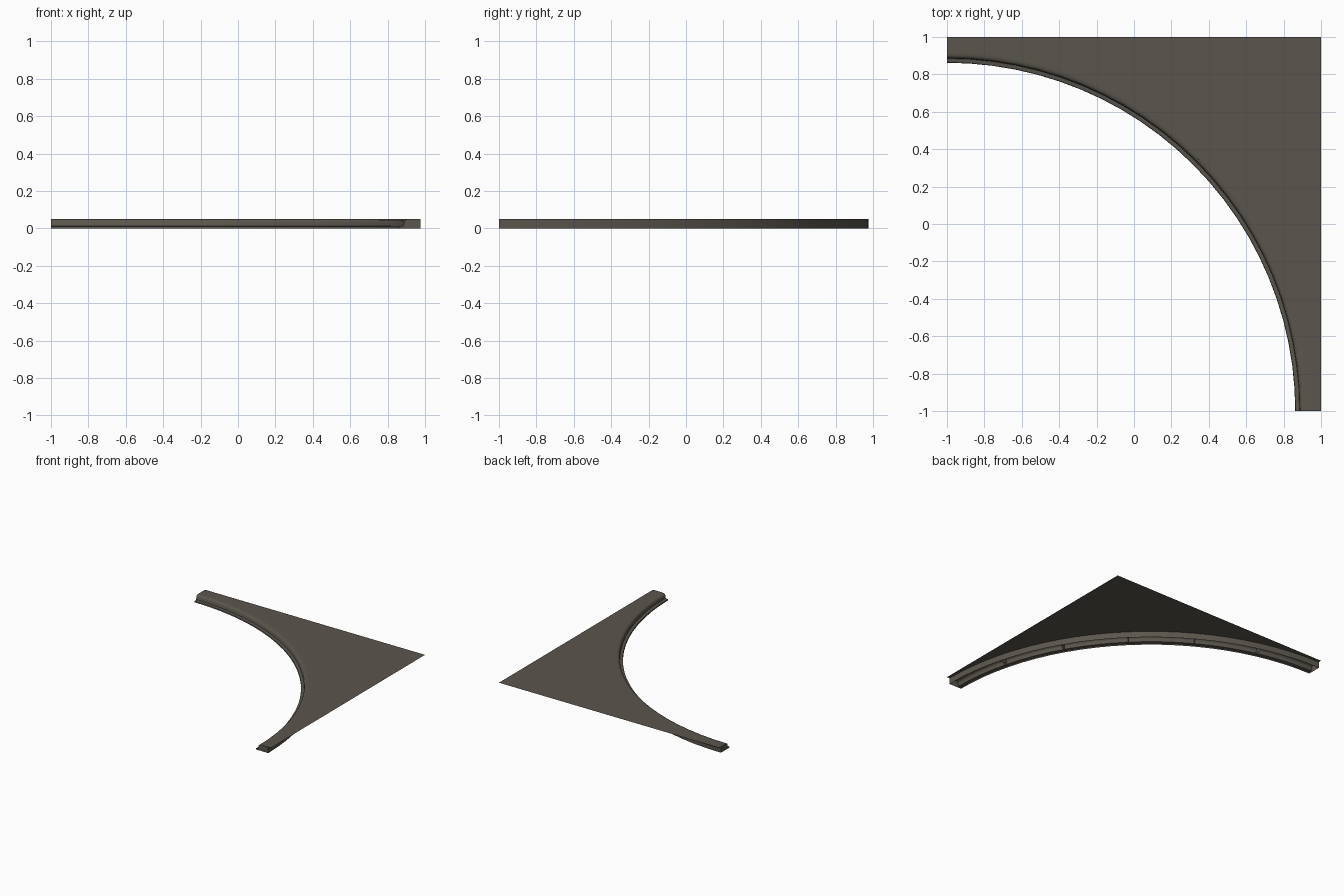
import bpy
import math

if "Cube" in bpy.data.objects:
    bpy.data.objects.remove(bpy.data.objects["Cube"])

# Quarter-round kerb with a flat pavement corner behind it
STEPS = 24            # segments along the quarter arc
SECTIONS = 6          # kerb stones, divided by hidden end walls
TOP = 0.05
R_OUT = 1.975         # arc radius of the kerb back, centred on (-1, -1)

stone = bpy.data.materials.new("grey_brown_stone")
stone.diffuse_color = (0.105, 0.094, 0.075, 1.0)
stone.use_nodes = True
stone.node_tree.nodes["Principled BSDF"].inputs["Base Color"].default_value = stone.diffuse_color

# Kerb cross-section (radius, height): road lip, face, rounded nose, back
profile = [(1.862, 0.0), (1.864, 0.009), (1.885, 0.013), (1.888, 0.036),
           (1.893, 0.044), (1.903, 0.049), (1.918, TOP), (R_OUT, TOP), (R_OUT, 0.0)]


def polar(r, z, a):
    return (-1 + r * math.cos(a), -1 + r * math.sin(a), z)


def make(name, verts, faces):
    me = bpy.data.meshes.new(name)
    me.from_pydata(verts, [], faces)
    me.materials.append(stone)
    ob = bpy.data.objects.new(name, me)
    bpy.context.collection.objects.link(ob)
    return ob


angles = [math.pi / 2 * j / STEPS for j in range(STEPS + 1)]
n = len(profile)

# Kerb shell, open underneath
verts = [polar(r, z, a) for a in angles for r, z in profile]
faces = [(j * n + i, j * n + i + 1, (j + 1) * n + i + 1, (j + 1) * n + i)
         for j in range(STEPS) for i in range(n - 1)]
kerb = make("kerb", verts, faces)
bpy.context.view_layer.objects.active = kerb
kerb.select_set(True)
bpy.ops.object.shade_smooth_by_angle(angle=math.radians(60))
kerb.select_set(False)

# End walls and dividers between the kerb stones
verts, faces = [], []
for k in range(SECTIONS + 1):
    a = math.pi / 2 * k / SECTIONS
    ring = list(range(len(verts), len(verts) + n))
    verts += [polar(r, z, a) for r, z in profile]
    faces.append(ring[::-1] if k == 0 else ring)
make("kerb_end_walls", verts, faces)

# Flat pavement sheet between the arc and the outer corner
verts = [polar(R_OUT, TOP, a) for a in angles]
verts += [(-1, 1, TOP), (1, 1, TOP), (1, -1, TOP)]
make("pavement", verts, [list(range(len(verts)))[::-1]])
